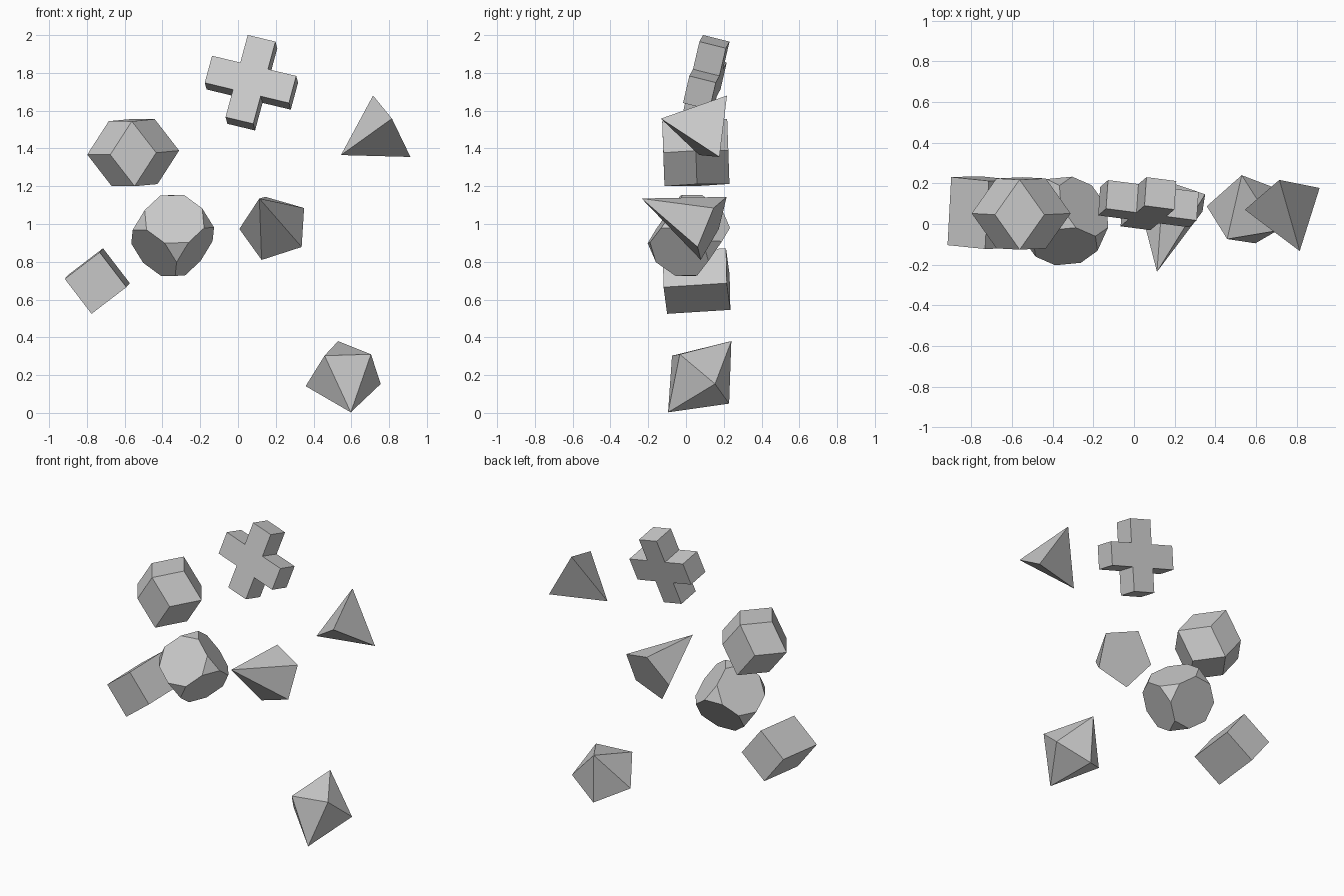
import bpy, bmesh, math
from itertools import product
from mathutils import Vector, Matrix

if "Cube" in bpy.data.objects:
    bpy.data.objects.remove(bpy.data.objects["Cube"])


def frame(main, second):
    """Rotation whose z axis is main and whose x axis leans towards second."""
    z = Vector(main).normalized()
    x = Vector(second)
    x = (x - z * x.dot(z)).normalized()
    return Matrix((x, z.cross(x), z)).transposed()


def finish(name, bm):
    bmesh.ops.dissolve_limit(bm, angle_limit=0.02, verts=bm.verts, edges=bm.edges)
    bmesh.ops.recalc_face_normals(bm, faces=bm.faces)
    me = bpy.data.meshes.new(name)
    bm.to_mesh(me)
    bm.free()
    ob = bpy.data.objects.new(name, me)
    bpy.context.collection.objects.link(ob)
    return ob


def hull(name, points, centre=(0, 0, 0), rot=Matrix.Identity(3)):
    """Convex solid around local points, turned and moved into place."""
    bm = bmesh.new()
    for p in points:
        bm.verts.new(rot @ Vector(p) + Vector(centre))
    res = bmesh.ops.convex_hull(bm, input=bm.verts)
    return finish(name, bm)


def ring(n, r, z=0):
    return [(r * math.cos(2 * math.pi * i / n), r * math.sin(2 * math.pi * i / n), z)
            for i in range(n)]


# Plus-shaped block: outline extruded through its thickness
a, b, t = 0.076, 0.231, 0.0725
outline = [(a, a), (a, b), (-a, b), (-a, a), (-b, a), (-b, -a),
           (-a, -a), (-a, -b), (a, -b), (a, -a), (b, -a), (b, a)]
rot = frame((0.01, 0.143, -0.036), (0.447, -0.055, -0.108))
bm = bmesh.new()
mid = Vector((0.071, 0.10, 1.748))
face = bm.faces.new([bm.verts.new(mid + rot @ Vector((x, y, -t))) for x, y in outline])
ext = bmesh.ops.extrude_face_region(bm, geom=[face], use_keep_orig=True)
bmesh.ops.translate(bm, vec=rot @ Vector((0, 0, 2 * t)),
                    verts=[v for v in ext["geom"] if isinstance(v, bmesh.types.BMVert)])
finish("plus_block", bm)

# Tetrahedron
hull("tetrahedron", [(0.715, 0.217, 1.68), (0.545, 0.07, 1.365),
                     (0.913, 0.177, 1.355), (0.815, -0.133, 1.558)])

# Rhombic dodecahedron, resting on a face
u = 0.1217
pts = [(x * u, y * u, z * u) for x, y, z in product((-1, 1), repeat=3)]
for i, s in product(range(3), (-2, 2)):
    p = [0, 0, 0]
    p[i] = s * u
    pts.append(p)
turn = (Matrix.Rotation(math.radians(-2.5), 3, 'Y') @ Matrix.Rotation(math.radians(2), 3, 'X')
        @ Matrix.Rotation(math.radians(45), 3, 'X'))
hull("rhombic_dodecahedron", pts, (-0.555, 0.052, 1.378), turn)

# Truncated cube
d, k = 0.153, math.sqrt(2) - 1
pts = []
for s in product((-d, d), repeat=3):
    for i in range(3):
        p = list(s)
        p[i] *= k
        pts.append(p)
hull("truncated_cube", pts, (-0.346, 0.015, 0.939),
     frame((0.06, -0.82, 0.57), (0.76, -0.41, -0.5)))

# Square prism
w, h = 0.1165, 0.168
hull("square_prism", list(product((-w, w), (-w, w), (-h, h))), (-0.745, 0.056, 0.698),
     frame((0.018, 0.333, 0.021), (math.cos(math.radians(37.5)), 0, math.sin(math.radians(37.5)))))

# Pentagonal pyramid
tip, base = Vector((0.113, -0.235, 1.135)), Vector((0.193, 0.135, 0.978))
hull("pentagonal_pyramid", ring(5, 0.19) + [(0, 0, (tip - base).length)], base,
     frame(tip - base, Vector((0.145, 0.21, 1.145)) - base))

# Pentagonal bipyramid
low, high = Vector((0.597, -0.095, 0.003)), Vector((0.53, 0.24, 0.38))
c, half = (low + high) / 2, (high - low).length / 2
hull("pentagonal_bipyramid", ring(5, 0.212) + [(0, 0, half), (0, 0, -half)], c,
     frame(high - low, Vector((0.755, 0.16, 0.16)) - c))
